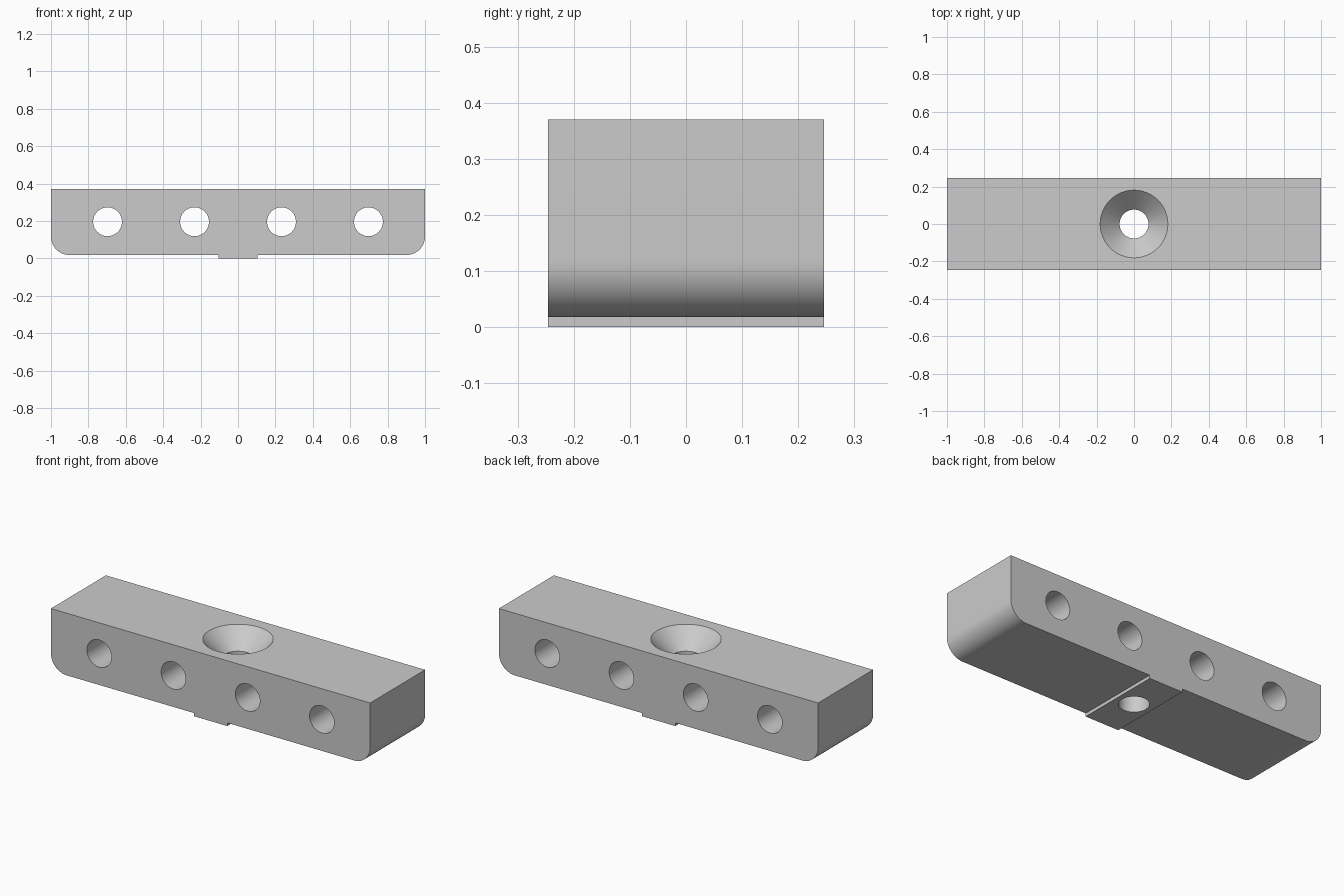
import bpy, bmesh
from math import sin, cos, pi, radians

if "Cube" in bpy.data.objects:
    bpy.data.objects.remove(bpy.data.objects["Cube"])

HALF_W, HALF_D, TOP = 1.0, 0.246, 0.37
STEP, TAB, FILLET = 0.018, 0.105, 0.1
HOLE_R, SINK_R, HOLE_Z = 0.077, 0.181, 0.196
SEGMENTS = 64

grey = bpy.data.materials.new("light_grey")
grey.use_nodes = True
colour = (0.6, 0.6, 0.6, 1)
grey.diffuse_color = colour
grey.node_tree.nodes["Principled BSDF"].inputs["Base Color"].default_value = colour


def add_object(name, bm):
    bmesh.ops.recalc_face_normals(bm, faces=bm.faces[:])
    mesh = bpy.data.meshes.new(name)
    bm.to_mesh(mesh)
    bm.free()
    mesh.materials.append(grey)
    obj = bpy.data.objects.new(name, mesh)
    bpy.context.collection.objects.link(obj)
    return obj


def lathe(name, profile):
    """Closed solid turned around z from (radius, height) pairs."""
    bm = bmesh.new()
    rings = [[bm.verts.new((r * cos(2 * pi * i / SEGMENTS), r * sin(2 * pi * i / SEGMENTS), z))
              for i in range(SEGMENTS)] for r, z in profile]
    for low, high in zip(rings, rings[1:]):
        for i in range(SEGMENTS):
            j = (i + 1) % SEGMENTS
            bm.faces.new((low[i], low[j], high[j], high[i]))
    bm.faces.new(rings[0])
    bm.faces.new(rings[-1])
    return add_object(name, bm)


# Block outline: right half, then mirrored, with rounded lower corners and a locating tab
half = [(TAB, 0), (TAB, STEP)]
for i in range(17):
    a = -pi / 2 + i * pi / 32
    half.append((HALF_W - FILLET + FILLET * cos(a), STEP + FILLET + FILLET * sin(a)))
half.append((HALF_W, TOP))
outline = half + [(-x, z) for x, z in reversed(half)]

bm = bmesh.new()
face = bm.faces.new([bm.verts.new((x, -HALF_D, z)) for x, z in outline])
extruded = bmesh.ops.extrude_face_region(bm, geom=[face])["geom"]
bmesh.ops.translate(bm, vec=(0, 2 * HALF_D, 0),
                    verts=[v for v in extruded if isinstance(v, bmesh.types.BMVert)])
block = add_object("mounting_block", bm)

# Countersunk vertical hole and four cross holes
over = 0.05
cutters = [lathe("countersink_cutter", [
    (HOLE_R, -over), (HOLE_R, TOP - (SINK_R - HOLE_R)), (SINK_R, TOP), (SINK_R, TOP + over)])]
for k in (-1.5, -0.5, 0.5, 1.5):
    cutter = lathe("cross_hole_cutter", [(HOLE_R, -0.5), (HOLE_R, 0.5)])
    cutter.location = (k * 0.465, 0, HOLE_Z)
    cutter.rotation_euler.x = pi / 2
    cutters.append(cutter)

for cutter in cutters:
    mod = block.modifiers.new(cutter.name, 'BOOLEAN')
    mod.operation, mod.solver, mod.object = 'DIFFERENCE', 'EXACT', cutter

# Bake the cuts and drop the cutters
bpy.context.view_layer.update()
baked = bpy.data.meshes.new_from_object(block.evaluated_get(bpy.context.evaluated_depsgraph_get()))
block.modifiers.clear()
block.data = baked
baked.name = "mounting_block"
for cutter in cutters:
    bpy.data.objects.remove(cutter)

# Smooth curved walls, sharp rims
bpy.ops.object.select_all(action='DESELECT')
block.select_set(True)
bpy.context.view_layer.objects.active = block
bpy.ops.object.shade_smooth_by_angle(angle=radians(30))
